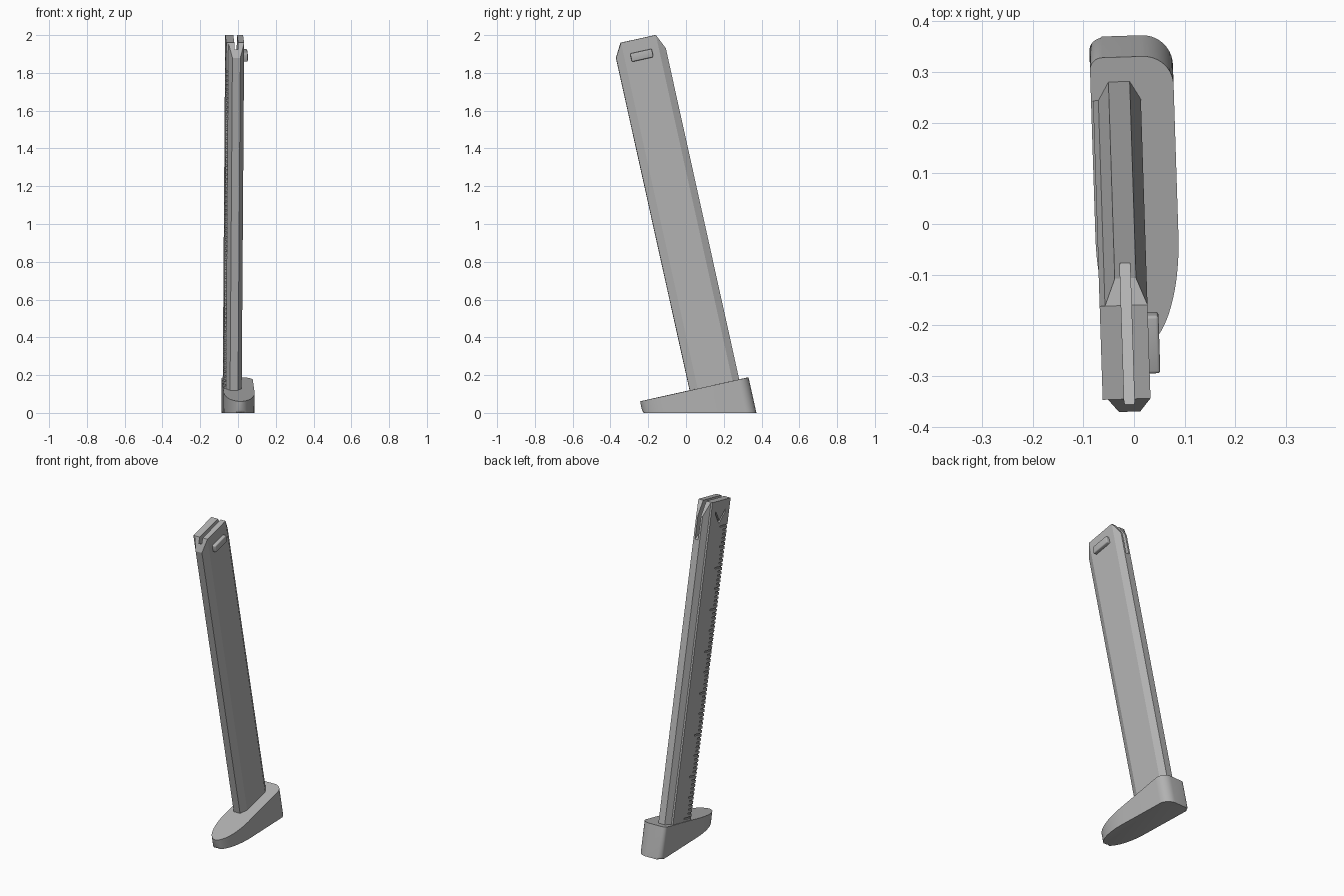
import bpy, bmesh, math
from mathutils import Matrix, Vector

if "Cube" in bpy.data.objects:
    bpy.data.objects.remove(bpy.data.objects["Cube"], do_unlink=True)

YAW = Matrix.Rotation(math.radians(1.85), 4, 'Z')
LEAN = YAW @ Matrix.Rotation(math.radians(12.5), 4, 'X')

grey = bpy.data.materials.new("plain grey")
grey.use_nodes = True
colour = (0.45, 0.45, 0.45, 1)
grey.diffuse_color = colour
grey.node_tree.nodes["Principled BSDF"].inputs["Base Color"].default_value = colour


def finish(name, bm, matrix):
    """Turn a bmesh into a placed object."""
    bmesh.ops.recalc_face_normals(bm, faces=bm.faces)
    bm.transform(matrix)
    mesh = bpy.data.meshes.new(name)
    bm.to_mesh(mesh)
    bm.free()
    mesh.materials.append(grey)
    obj = bpy.data.objects.new(name, mesh)
    bpy.context.collection.objects.link(obj)
    return obj


def loft(lower, upper):
    """Closed solid between two matching outlines."""
    bm = bmesh.new()
    a = [bm.verts.new(p) for p in lower]
    b = [bm.verts.new(p) for p in upper]
    bm.faces.new(a[::-1])
    bm.faces.new(b)
    for i in range(len(a)):
        j = (i + 1) % len(a)
        bm.faces.new((a[i], a[j], b[j], b[i]))
    return bm


def side_slab(outline, x0, x1):
    """Solid with a side-on outline, between two x positions."""
    return loft([(x0, u, s) for u, s in outline], [(x1, u, s) for u, s in outline])


def carve(obj, cutter):
    """Subtract the cutter and remove it."""
    mod = obj.modifiers.new("carve", 'BOOLEAN')
    mod.operation = 'DIFFERENCE'
    mod.solver = 'EXACT'
    mod.object = cutter
    cutter.hide_render = True
    bpy.context.view_layer.update()
    carved = obj.evaluated_get(bpy.context.evaluated_depsgraph_get())
    mesh = bpy.data.meshes.new_from_object(carved)
    obj.modifiers.clear()
    obj.data = mesh
    bpy.data.objects.remove(cutter, do_unlink=True)


def shade(obj, degrees):
    bpy.ops.object.select_all(action='DESELECT')
    obj.select_set(True)
    bpy.context.view_layer.objects.active = obj
    bpy.ops.object.shade_smooth_by_angle(angle=math.radians(degrees))


# Main body measures in its leaning frame: x across, u depth, s length
MID, HALF, FLAT = -0.0205, 0.042, 0.021
FRONT, FRONT_IN, BACK_IN, BACK = 0.0455, 0.0873, 0.2766, 0.3135
FOOT, TOP = 0.1, 1.988

# Long body with chamfered front and back edges
half = [(FLAT, FRONT), (HALF, FRONT_IN), (HALF, BACK_IN), (FLAT, BACK)]
section = [(MID + x, u) for x, u in half] + [(MID - x, u) for x, u in reversed(half)]
bm = loft([(x, u, FOOT) for x, u in section], [(x, u, TOP) for x, u in section])
for u, normal in ((FRONT_IN, (0, -0.073, 0.042)), (BACK_IN, (0, 0.081, 0.037))):
    cut = bmesh.ops.bisect_plane(
        bm, geom=bm.verts[:] + bm.edges[:] + bm.faces[:], dist=1e-5,
        plane_co=(0, u, TOP), plane_no=Vector(normal).normalized(), clear_outer=True)
    bmesh.ops.holes_fill(bm, edges=[e for e in bm.edges if e.is_boundary], sides=0)
bmesh.ops.remove_doubles(bm, verts=bm.verts, dist=1e-5)
body = finish("long_body", bm, LEAN)

# Sloping slot across the top
slot = [(0, 2.01), (0, 2.1), (0.4, 2.1), (0.4, 1.70)]
carve(body, finish("slot_cutter", side_slab(slot, MID - 0.01, MID + 0.01), LEAN))

# Scale plate with notched graduations along its front edge
scale = [(FRONT_IN, FOOT)]
for i in range(71):
    s = 0.13 + 0.0243 * i
    depth = 0.075 if i % 10 == 0 else 0.055 if i % 5 == 0 else 0.04
    inner = FRONT_IN + depth
    scale += [(FRONT_IN, s - 0.0045), (inner, s - 0.0045),
              (inner, s + 0.0045), (FRONT_IN, s + 0.0045)]
scale += [(FRONT_IN, TOP), (BACK_IN, TOP), (BACK_IN, FOOT)]
plate = finish("scale_plate", side_slab(scale, MID - HALF - 0.0105, MID - HALF + 0.001), LEAN)

# Chevron mark near the top of the plate
chevron = [(0.13, 1.93), (0.18, 1.87), (0.23, 1.93),
           (0.23, 1.912), (0.18, 1.852), (0.13, 1.912)]
carve(plate, finish("chevron_cutter", side_slab(chevron, -0.1, -0.05), LEAN))

# Raised catch on the opposite side
bm = bmesh.new()
bmesh.ops.create_cube(bm, size=1, matrix=Matrix.Translation((0.029, 0.18, 1.899))
                      @ Matrix.Diagonal((0.027, 0.117, 0.045, 1)))
outer = [e for e in bm.edges if max(v.co.x for v in e.verts) > 0.03]
bmesh.ops.bevel(bm, geom=outer, offset=0.006, segments=3, profile=0.5, affect='EDGES')
shade(finish("side_catch", bm, LEAN), 35)


# Foot: elliptical nose, square heel with two rounded corners
def arc(cx, cy, rx, ry, start, end, steps):
    angles = [math.radians(start + (end - start) * i / steps) for i in range(steps + 1)]
    return [(cx + rx * math.cos(a), cy + ry * math.sin(a)) for a in angles]


outline = (arc(0.005, 0, 0.082, 0.23, 180, 360, 40)
           + arc(0.027, 0.312, 0.06, 0.06, 0, 90, 10)
           + arc(-0.052, 0.347, 0.025, 0.025, 90, 180, 8))
lean = math.tan(math.radians(12.5))
upper = []
for x, y in outline:
    h = (0.115 + lean * y) / (1 + lean * lean)
    upper.append((x, y - lean * h, h))
bm = loft([(x, y, 0) for x, y in outline], upper)
rim = [e for e in bm.edges if all(v.co.z < 1e-6 for v in e.verts)]
bmesh.ops.bevel(bm, geom=rim, offset=0.014, segments=3, profile=0.5, affect='EDGES')
shade(finish("foot", bm, YAW), 35)
